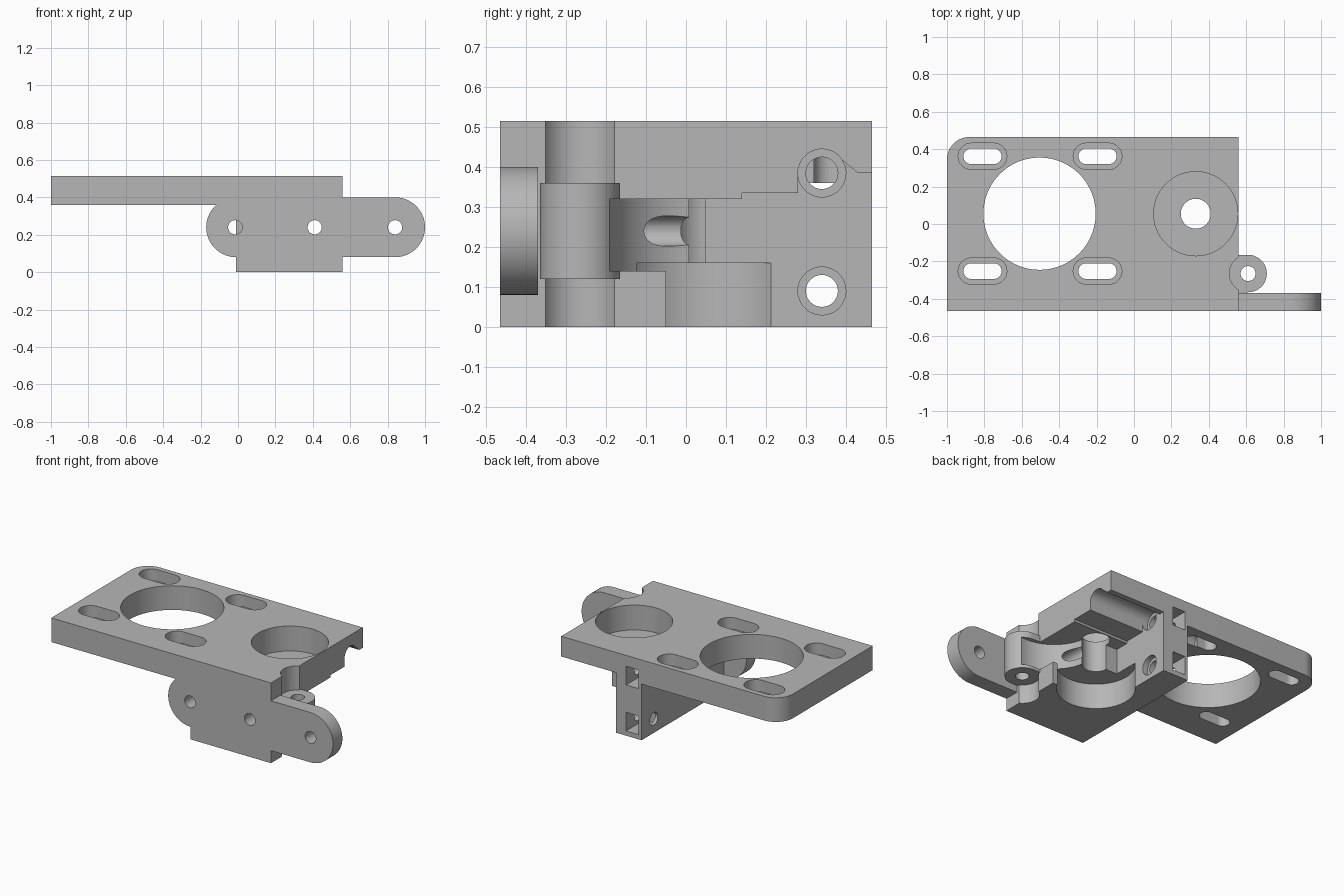
import bpy, bmesh, math

if "Cube" in bpy.data.objects:
    bpy.data.objects.remove(bpy.data.objects["Cube"])

grey = bpy.data.materials.new("plain_grey")
grey.diffuse_color = (0.47, 0.47, 0.47, 1)
grey.use_nodes = True
grey.node_tree.nodes["Principled BSDF"].inputs["Base Color"].default_value = grey.diffuse_color


def arc(cx, cy, r, a0=0, a1=360, n=64):
    """Points on an arc; a full circle leaves out its repeated end point."""
    m = n if a1 - a0 == 360 else n + 1
    return [(cx + r * math.cos(math.radians(a0 + (a1 - a0) * i / n)),
             cy + r * math.sin(math.radians(a0 + (a1 - a0) * i / n))) for i in range(m)]


def rect(x0, x1, y0, y1):
    return [(x0, y0), (x1, y0), (x1, y1), (x0, y1)]


def slot(x0, x1, y, r):
    """Stadium outline between two arc centres."""
    return arc(x1, y, r, -90, 90, 32) + arc(x0, y, r, 90, 270, 32)


def prism(name, pts, axis, lo, hi):
    """Extrude an outline along an axis."""
    place = {'x': lambda a, b, h: (h, a, b),
             'y': lambda a, b, h: (a, h, b),
             'z': lambda a, b, h: (a, b, h)}[axis]
    bm = bmesh.new()
    low = [bm.verts.new(place(a, b, lo)) for a, b in pts]
    high = [bm.verts.new(place(a, b, hi)) for a, b in pts]
    n = len(pts)
    bm.faces.new(low)
    bm.faces.new(high)
    for i in range(n):
        bm.faces.new((low[i], low[(i + 1) % n], high[(i + 1) % n], high[i]))
    bmesh.ops.recalc_face_normals(bm, faces=bm.faces)
    me = bpy.data.meshes.new(name)
    bm.to_mesh(me)
    bm.free()
    ob = bpy.data.objects.new(name, me)
    bpy.context.collection.objects.link(ob)
    me.materials.append(grey)
    return ob


def combine(target, tool, op):
    mod = target.modifiers.new(op, 'BOOLEAN')
    mod.operation = op
    mod.solver = 'EXACT'
    mod.object = tool
    tool.hide_render = True
    bpy.context.view_layer.objects.active = target
    bpy.ops.object.modifier_apply(modifier=mod.name)
    bpy.data.objects.remove(tool)


def add(*args):
    combine(body, prism("addition", *args), 'UNION')


def cut(*args):
    combine(body, prism("cutter", *args), 'DIFFERENCE')


# Main block, with the motor plate rounded at one corner
body = prism("motor_bracket", rect(-0.01, 0.56, -0.465, 0.465), 'z', 0, 0.515)
add([(-1, -0.465), (0.3, -0.465), (0.3, 0.465)] + arc(-0.88, 0.345, 0.12, 90, 180, 16),
    'z', 0.36, 0.515)

# Front mounting bar with round ends
add(slot(-0.01, 0.84, 0.24, 0.16), 'y', -0.465, -0.37)

# Hinge notch through the side, then the hinge knuckle in the middle
HX, HY = 0.61, -0.265
cut(arc(HX, HY, 0.1), 'z', -0.1, 0.12)
cut(arc(HX, HY, 0.1), 'z', 0.36, 0.6)
add([(0.53, -0.365), (HX, -0.365)] + arc(HX, HY, 0.1, -90, 90, 32) + [(0.53, -0.165)],
    'z', 0.12, 0.36)
cut(arc(HX, HY, 0.04), 'z', -0.1, 0.6)

# Open corner of the block below the top slab
cut([(0.05, 0.16), (0.05, 0.32), (0.14, 0.32), (0.14, 0.335), (0.28, 0.335),
     (0.28, 0.385), (0.39, 0.418), (0.43, 0.385), (0.6, 0.385), (0.6, -0.1),
     (-0.05, -0.1), (-0.05, 0.16)], 'x', 0.17, 0.8)

# Roller hollow
cut(arc(0.64, 0.055, 0.25, n=96), 'z', 0.14, 0.32)

# Bearing pockets above and below, and the shaft hole
cut(arc(0.33, 0.055, 0.225), 'z', 0.355, 0.6)
cut(arc(0.33, 0.055, 0.225), 'z', -0.1, 0.16)
cut(arc(0.33, 0.055, 0.08), 'z', -0.1, 0.6)

# Clamp screw holes, their wide mouths and the nut slots
for z in (0.09, 0.385):
    cut(arc(0.34, z, 0.04, n=32), 'x', -0.2, 0.3)
    cut(arc(0.34, z, 0.06, n=48), 'x', 0.135, 0.8)
    cut(rect(0.01, 0.1, z - 0.06, z + 0.06), 'y', 0.28, 0.6)

# Mounting holes in the bar, with the middle one reaching the hollow
for x, end in ((-0.015, -0.34), (0.41, 0.04), (0.84, -0.3)):
    cut(arc(x, 0.24, 0.038, n=32), 'y', -0.6, end)

# Motor opening and four recessed adjusting slots
cut(arc(-0.505, 0.055, 0.3, n=96), 'z', 0.2, 0.6)
for x in (-0.81, -0.195):
    for y in (0.362, -0.252):
        cut(slot(x - 0.06, x + 0.06, y, 0.07), 'z', 0.44, 0.6)
        cut(slot(x - 0.06, x + 0.06, y, 0.042), 'z', 0.3, 0.6)

# Smooth curves, sharp edges
bpy.ops.object.select_all(action='DESELECT')
body.select_set(True)
bpy.context.view_layer.objects.active = body
bpy.ops.object.shade_smooth_by_angle(angle=math.radians(25))
